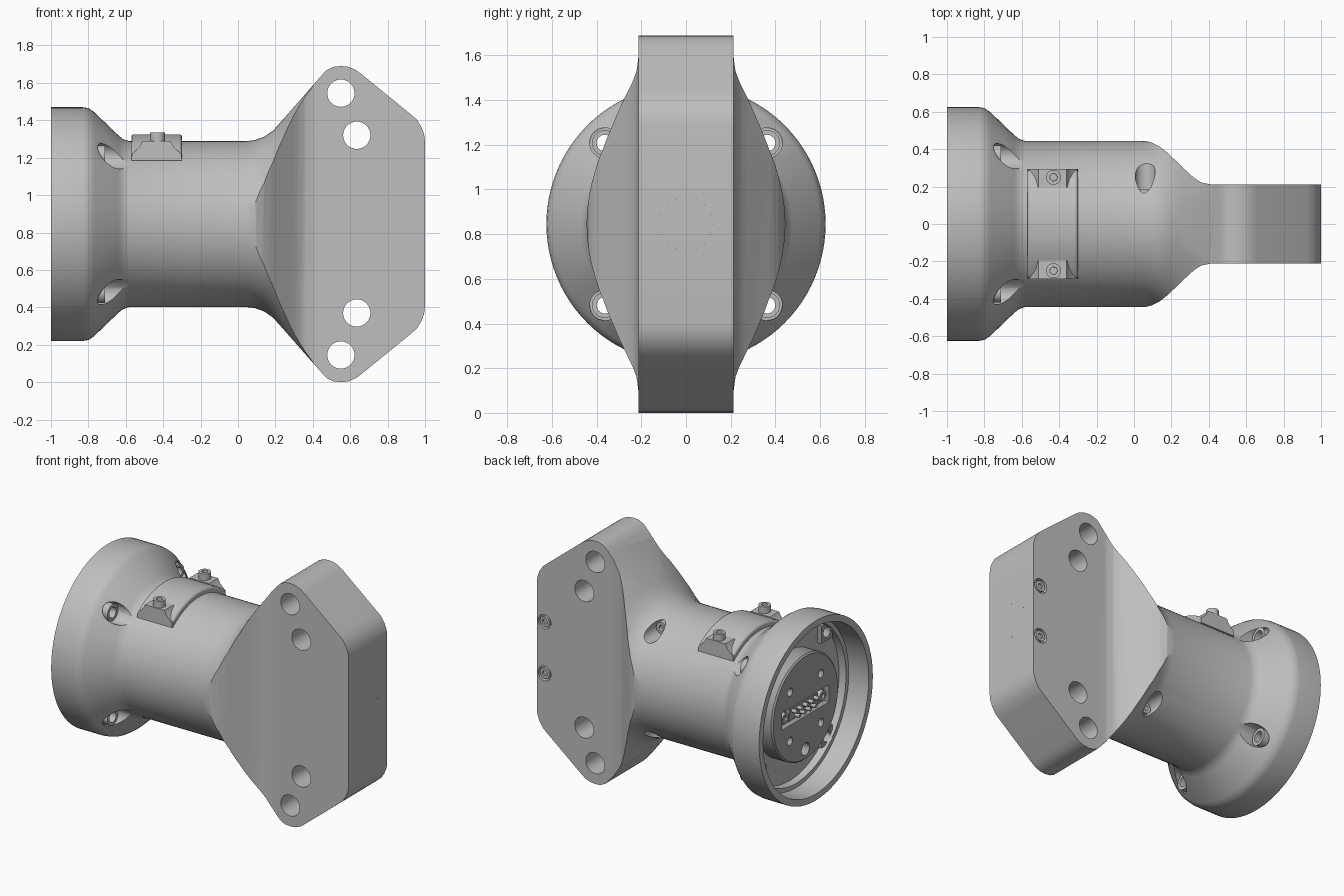
import bpy, bmesh, math
from mathutils import Vector, Matrix

cube = bpy.data.objects.get("Cube")
if cube:
    bpy.data.objects.remove(cube, do_unlink=True)

CZ = 0.845                      # height of the body axis
AXES = {"x": Vector((1, 0, 0)), "y": Vector((0, 1, 0)), "z": Vector((0, 0, 1))}
SIGNS = (-1, 1)


def material(name, value):
    m = bpy.data.materials.new(name)
    m.use_nodes = True
    colour = (value, value, value, 1)
    m.diffuse_color = colour
    m.node_tree.nodes["Principled BSDF"].inputs["Base Color"].default_value = colour
    return m


GREY = material("machined grey", 0.52)
DARK = material("dark grey", 0.38)


def finish(bm, name, mat=GREY):
    bmesh.ops.recalc_face_normals(bm, faces=bm.faces[:])
    mesh = bpy.data.meshes.new(name)
    bm.to_mesh(mesh)
    bm.free()
    obj = bpy.data.objects.new(name, mesh)
    bpy.context.collection.objects.link(obj)
    mesh.materials.append(mat)
    return obj


def smooth(obj, angle=32):
    bpy.ops.object.select_all(action="DESELECT")
    obj.select_set(True)
    bpy.context.view_layer.objects.active = obj
    bpy.ops.object.shade_smooth_by_angle(angle=math.radians(angle))


def cyl(bm, centre, axis, r, depth, seg=32):
    """Cylinder centred at (x, y, z above the axis)."""
    rot = Vector((0, 0, 1)).rotation_difference(AXES[axis]).to_matrix().to_4x4()
    place = Matrix.Translation((centre[0], centre[1], centre[2] + CZ))
    return bmesh.ops.create_cone(bm, cap_ends=True, segments=seg, radius1=r, radius2=r,
                                 depth=depth, matrix=place @ rot)["verts"]


def box(bm, centre, size):
    place = Matrix.Translation((centre[0], centre[1], centre[2] + CZ))
    bmesh.ops.create_cube(bm, size=1, matrix=place @ Matrix.Diagonal((*size, 1)))


def prism(bm, points, direction):
    """Extrude a closed outline of 3D points."""
    face = bm.faces.new([bm.verts.new(p) for p in points])
    new = bmesh.ops.extrude_face_region(bm, geom=[face])["geom"]
    verts = [v for v in new if isinstance(v, bmesh.types.BMVert)]
    bmesh.ops.translate(bm, verts=verts, vec=direction)


def revolve(bm, profile, y=0, z=0, seg=96):
    """Spin (x, radius) points about an axis parallel to x."""
    verts = [bm.verts.new((x, y, r + z + CZ)) for x, r in profile]
    edges = [bm.edges.new(p) for p in zip(verts, verts[1:])]
    bmesh.ops.spin(bm, geom=verts + edges, cent=(0, y, z + CZ), axis=(1, 0, 0),
                   angle=math.tau, steps=seg, use_merge=True)
    bmesh.ops.remove_doubles(bm, verts=bm.verts[:], dist=1e-5)


def boolean(obj, bm, operation="DIFFERENCE"):
    cutter = finish(bm, "cutter")
    cutter.hide_render = True
    mod = obj.modifiers.new("cut", "BOOLEAN")
    mod.operation, mod.object, mod.solver = operation, cutter, "EXACT"
    dg = bpy.context.evaluated_depsgraph_get()
    mesh = bpy.data.meshes.new_from_object(obj.evaluated_get(dg))
    obj.modifiers.clear()
    obj.data = mesh
    bpy.data.objects.remove(cutter, do_unlink=True)


def socket_screw(name, base, axis, r, height, sign=1):
    """Cap screw standing on base, with a recessed socket."""
    d = AXES[axis] * sign
    bm = bmesh.new()
    cyl(bm, Vector(base) + d * height / 2, axis, r, height, 24)
    bm.normal_update()
    top = [max(bm.faces, key=lambda f: f.calc_center_median().dot(d))]
    bmesh.ops.inset_region(bm, faces=top, thickness=r * 0.5)
    bmesh.ops.inset_region(bm, faces=top, thickness=r * 0.02, depth=-height * 0.4)
    smooth(finish(bm, name))


# Body: flared revolve, trimmed by a side outline and a plan outline
bm = bmesh.new()
revolve(bm, [(-.80, 0), (-.80, .54), (-.85, .545), (-.85, .575), (-1, .58), (-1, .625),
             (-.83, .625), (-.80, .62), (-.77, .60), (-.64, .475), (-.615, .455),
             (-.58, .443), (.04, .443), (.09, .449), (.14, .467), (.19, .502),
             (.24, .56), (.30, .642), (.40, .768), (.46, 1), (1.1, 1), (1.1, 0)])
body = finish(bm, "adapter_body")

plan = [(-1.1, .7), (-.2, .7), (0, .5), (.04, .447), (.07, .442), (.10, .433), (.14, .412),
        (.18, .38), (.30, .265), (.33, .24), (.36, .222), (.41, .212), (1.1, .212)]
plan += [(x, -y) for x, y in reversed(plan)]
bm = bmesh.new()
prism(bm, [(x, y, CZ - 1.2) for x, y in plan], (0, 0, 2.4))
boolean(body, bm, "INTERSECT")

side = [(-1.1, .7), (.10, .66), (.21, .525), (.45, .798), (.475, .824), (.51, .841),
        (.55, .845), (.59, .841), (.63, .824), (.66, .802), (.92, .59), (.955, .56),
        (.98, .52), (.995, .48), (1, .44)]
side += [(x, -z) for x, z in reversed(side)]
bm = bmesh.new()
prism(bm, [(x, -1.2, z + CZ) for x, z in side], (0, 2.4, 0))
boolean(body, bm, "INTERSECT")

# Through holes, then counterbores
holes, bores = bmesh.new(), bmesh.new()
for s in SIGNS:
    cyl(holes, (.55, 0, s * .70), "y", .073, 1)
    cyl(holes, (.635, 0, s * .475), "y", .073, 1)
    cyl(holes, (.06, .42, s * .36), "y", .053, .58)
    cyl(bores, (.94, .212, s * .18), "y", .05, .06)
    for t in SIGNS:
        cyl(holes, (-.75, t * .363, s * .363), "x", .037, .3)
        cyl(bores, (-.66, t * .363, s * .363), "x", .068, .2)
boolean(body, holes)
boolean(body, bores)
smooth(body)

# Flange sleeves and inner lugs, body screws, plate screws
for s in SIGNS:
    socket_screw("plate_screw", (.94, .18, s * .18), "y", .036, .03)
    socket_screw("body_screw", (.06, .125, s * .36), "y", .04, .06)
    for t in SIGNS:
        bm = bmesh.new()
        revolve(bm, [(-.77, .037), (-.77, .058), (-.71, .058), (-.71, .037), (-.77, .037)],
                t * .363, s * .363, 24)
        smooth(finish(bm, "flange_sleeve"))
        bm = bmesh.new()
        box(bm, (-.81, t * .363, s * .363), (.04, .12, .12))
        lug = finish(bm, "flange_lug", DARK)
        bm = bmesh.new()
        cyl(bm, (-.81, t * .363, s * .363), "x", .037, .1)
        boolean(lug, bm)

# Connector plug inside the cup
bm = bmesh.new()
revolve(bm, [(-.79, 0), (-.79, .365), (-.91, .365), (-.92, .355), (-.92, 0)], seg=64)
plug = finish(bm, "connector_plug", DARK)
bm = bmesh.new()
box(bm, (-.92, 0, 0), (.08, .52, .12))
cyl(bm, (-.92, 0, -.29), "x", .043, .12)
for s in SIGNS:
    for t in SIGNS:
        cyl(bm, (-.92, s * .17, t * .17), "x", .028, .12, 24)
boolean(plug, bm)
smooth(plug)

# Connector insert, pins and jack screws
bm = bmesh.new()
box(bm, (-.89, 0, 0), (.03, .31, .085))
finish(bm, "connector_insert", DARK)
bm = bmesh.new()
for row, count in ((.02, 5), (-.02, 4)):
    for i in range(count):
        cyl(bm, (-.915, (i - (count - 1) / 2) * .06, row), "x", .013, .05, 12)
smooth(finish(bm, "connector_pins"))
for s in SIGNS:
    socket_screw("jack_screw", (-.88, s * .205, 0), "x", .035, .03, -1)

# Saddle clamp over the top of the barrel
half = math.asin(.295 / .48)
steps = [half * (2 * i / 24 - 1) for i in range(25)]
arc = [(r * math.sin(a), r * math.cos(a))
       for r, angles in ((.48, steps), (.43, steps[::-1])) for a in angles]
bm = bmesh.new()
prism(bm, [(-.57, y, z + CZ) for y, z in arc], (.27, 0, 0))
band = finish(bm, "clamp_band")
bevel = band.modifiers.new("edge", "BEVEL")
bevel.width, bevel.segments, bevel.limit_method = .012, 2, "ANGLE"
bevel.angle_limit = math.radians(40)
smooth(band)

# Clamp feet with scooped flanks, and their screws
foot = [(.135, .34), (.132, .375), (.115, .39), (.09, .415), (.075, .445)]
foot = foot + [(-x, z) for x, z in reversed(foot)]
for s in SIGNS:
    bm = bmesh.new()
    prism(bm, [(x - .435, s * .295, z + CZ) for x, z in foot], (0, -s * .1, 0))
    smooth(finish(bm, "clamp_foot"))
    socket_screw("clamp_screw", (-.43, s * .25, .43), "z", .04, .06)

# Ring of pinholes on the end face
bm = bmesh.new()
for i in range(16):
    a = math.tau * i / 16
    cyl(bm, (.9985, .12 * math.cos(a), .12 * math.sin(a)), "x", .004, .004, 8)
finish(bm, "end_pinholes", DARK)
